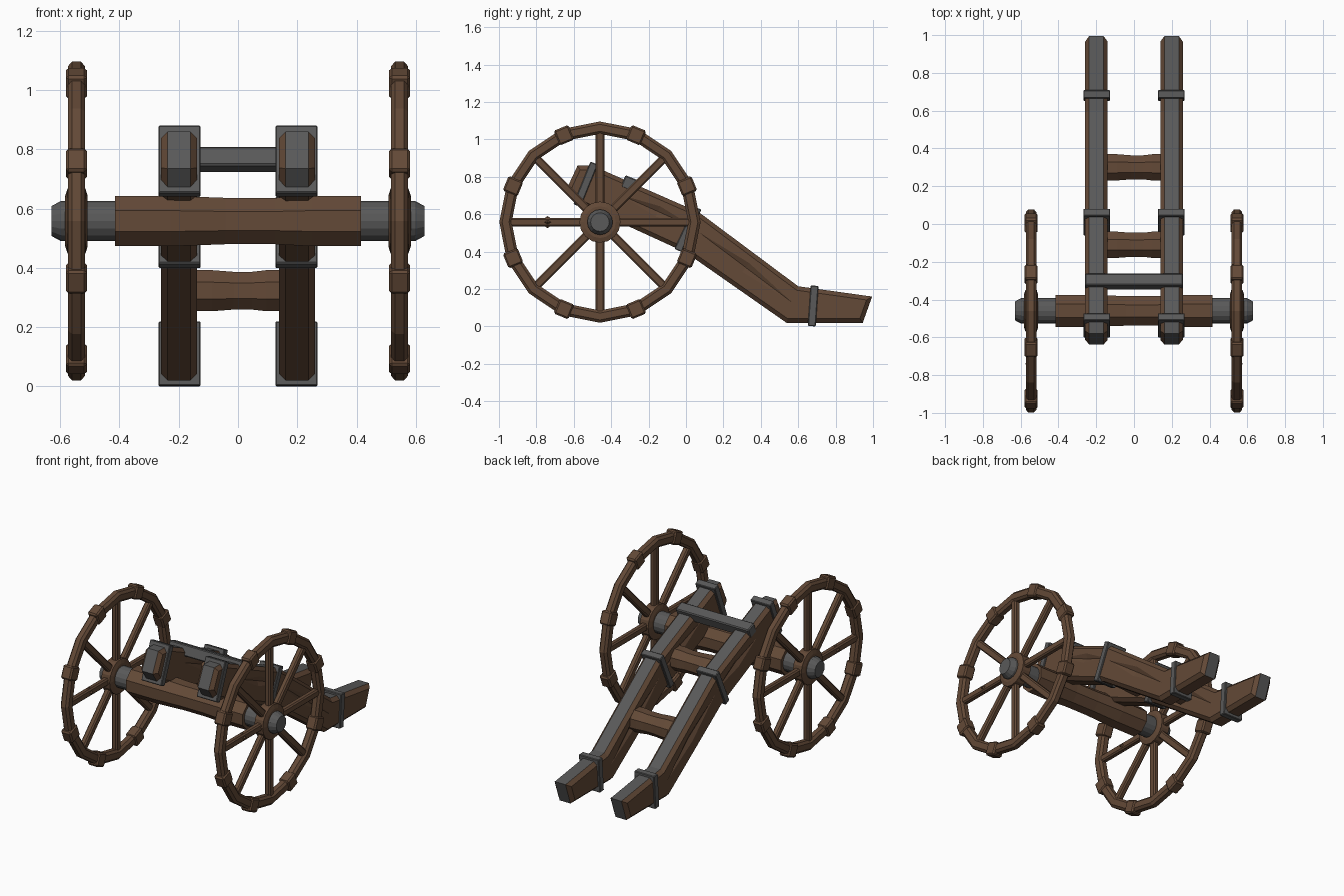
import bpy, bmesh
from math import radians, pi, cos, sin
from mathutils import Matrix, Vector

cube = bpy.data.objects.get("Cube")
if cube:
    bpy.data.objects.remove(cube, do_unlink=True)


def material(name, rgb):
    m = bpy.data.materials.new(name)
    m.use_nodes = True
    m.diffuse_color = (*rgb, 1)
    m.node_tree.nodes["Principled BSDF"].inputs["Base Color"].default_value = (*rgb, 1)
    return m


WOOD = material("brown wood", (0.125, 0.067, 0.038))
IRON = material("grey iron", (0.1, 0.1, 0.1))


def finish(name, bm, *mats):
    bmesh.ops.recalc_face_normals(bm, faces=bm.faces)
    mesh = bpy.data.meshes.new(name)
    bm.to_mesh(mesh)
    bm.free()
    for m in mats:
        mesh.materials.append(m)
    ob = bpy.data.objects.new(name, mesh)
    bpy.context.collection.objects.link(ob)
    return ob


def add_box(bm, size, matrix, bevel=0.0):
    part = bmesh.new()
    bmesh.ops.create_cube(part, size=1, matrix=Matrix.Diagonal((*size, 1)))
    if bevel:
        bmesh.ops.bevel(part, geom=part.edges[:], offset=bevel, segments=1, affect='EDGES')
    part.transform(matrix)
    temp = bpy.data.meshes.new("temp")
    part.to_mesh(temp)
    part.free()
    bm.from_mesh(temp)
    bpy.data.meshes.remove(temp)


def box(name, loc, size, mat, tilt=0, bevel=0.0):
    bm = bmesh.new()
    add_box(bm, size, Matrix.Translation(loc) @ Matrix.Rotation(radians(tilt), 4, 'X'), bevel)
    return finish(name, bm, mat)


def lathe_x(bm, stations, sides, centre, closed=False):
    """Rings of (x, radius) around an x axis, capped or joined into a ring."""
    turn = pi / sides if sides == 8 else 0
    rings = [[bm.verts.new(Vector(centre) + Vector((x, r * cos(a), r * sin(a))))
              for a in (turn + 2 * pi * i / sides for i in range(sides))]
             for x, r in stations]
    pairs = list(zip(rings, rings[1:]))
    if closed:
        pairs.append((rings[-1], rings[0]))
    else:
        bm.faces.new(rings[0])
        bm.faces.new(rings[-1])
    for a, b in pairs:
        for i in range(sides):
            j = (i + 1) % sides
            bm.faces.new((a[i], a[j], b[j], b[i]))


def beam(name, half, radius, y, z):
    # Octagonal timber, slightly worn in the middle
    bm = bmesh.new()
    waist = radius * 0.92
    lathe_x(bm, [(-half, radius), (-half * 0.55, radius), (-half * 0.1, waist),
                 (half * 0.3, waist), (half * 0.6, radius), (half, radius)], 8, (0, y, z))
    return finish(name, bm, WOOD)


AXLE_Y, AXLE_Z = -0.46, 0.558

# Axle timber, iron shaft and crosspieces
beam("axle_beam", 0.415, 0.092, AXLE_Y, AXLE_Z)
bm = bmesh.new()
lathe_x(bm, [(-0.63, 0.05), (-0.597, 0.068), (0.597, 0.068), (0.63, 0.05)],
        16, (0, AXLE_Y, AXLE_Z))
finish("axle_shaft", bm, IRON)
beam("front_crosspiece", 0.16, 0.075, -0.11, 0.56)
beam("rear_crosspiece", 0.16, 0.075, 0.30, 0.323)
box("iron_crossbar", (0, -0.305, 0.765), (0.52, 0.068, 0.068), IRON, -22, 0.006)

# Outline of a carriage rail, seen from the side
RAIL = [(-0.58, 0.86), (-0.5, 0.86), (0.07, 0.61), (0.6, 0.215), (0.995, 0.16),
        (0.945, 0.02), (0.537, 0.02), (0.0, 0.395), (-0.59, 0.665), (-0.638, 0.735)]


def rail(name, x):
    bm = bmesh.new()
    rims = [[bm.verts.new((x + s * 0.06, y, z)) for y, z in RAIL] for s in (-1, 1)]
    sides = [bm.faces.new(r) for r in rims]
    n = len(RAIL)
    for i in range(n):
        j = (i + 1) % n
        bm.faces.new((rims[0][i], rims[0][j], rims[1][j], rims[1][i]))
    bmesh.ops.recalc_face_normals(bm, faces=bm.faces)
    edges = [e for f in sides for e in f.edges]
    bmesh.ops.bevel(bm, geom=edges, offset=0.022, segments=1, affect='EDGES')
    bm.normal_update()
    # Iron straps on the upper faces and both ends, wood elsewhere
    for f in bm.faces:
        y = f.calc_center_median().y
        if abs(f.normal.x) < 0.1 and (f.normal.z > 0.2 or abs(y) > 0.6 and abs(f.normal.y) > 0.5):
            f.material_index = 1
    ob = finish(name, bm, WOOD, IRON)

    # Carved grooves along both flanks
    cut = bmesh.new()
    for s in (-1, 1):
        for y, z, length, tilt in ((-0.15, 0.615, 0.22, -24), (0.32, 0.315, 0.31, -37)):
            place = (Matrix.Translation((x + s * 0.06, y, z))
                     @ Matrix.Rotation(radians(tilt), 4, 'X')
                     @ Matrix.Diagonal((0.016, length, 0.03, 1)))
            bmesh.ops.create_uvsphere(cut, u_segments=4, v_segments=2, radius=1, matrix=place)
    cutter = finish("groove_cutter", cut, WOOD)
    cutter.hide_render = True
    mod = ob.modifiers.new("grooves", 'BOOLEAN')
    mod.operation = 'DIFFERENCE'
    mod.solver = 'EXACT'
    mod.object = cutter
    bpy.context.view_layer.objects.active = ob
    bpy.ops.object.modifier_apply(modifier=mod.name)
    bpy.data.objects.remove(cutter, do_unlink=True)


def wheel(name, x):
    centre = Vector((x, AXLE_Y, AXLE_Z))
    # Rim with chamfered corners
    bm = bmesh.new()
    lathe_x(bm, [(-0.028, 0.486), (-0.028, 0.523), (-0.015, 0.538), (0.015, 0.538),
                 (0.028, 0.523), (0.028, 0.486), (0.015, 0.472), (-0.015, 0.472)],
            16, centre, closed=True)
    finish(name + "_rim", bm, WOOD)
    # Hub
    bm = bmesh.new()
    lathe_x(bm, [(-0.038, 0.085), (-0.03, 0.11), (0.03, 0.11), (0.038, 0.085)], 16, centre)
    finish(name + "_hub", bm, WOOD)
    # Spokes, and blocks over the rim joints between them
    spokes, blocks = bmesh.new(), bmesh.new()
    for i in range(8):
        place = Matrix.Translation(centre) @ Matrix.Rotation(i * pi / 4, 4, 'X')
        add_box(spokes, (0.038, 0.046, 0.4), place @ Matrix.Translation((0, 0, 0.285)), 0.008)
        place = place @ Matrix.Rotation(pi / 8, 4, 'X')
        add_box(blocks, (0.07, 0.085, 0.085), place @ Matrix.Translation((0, 0, 0.503)), 0.009)
    # Knot on the forward spoke
    knot = Matrix.Translation(centre + Vector((0, -0.28, 0))) @ Matrix.Diagonal((0.03, 0.05, 0.032, 1))
    bmesh.ops.create_uvsphere(spokes, u_segments=4, v_segments=2, radius=1, matrix=knot)
    finish(name + "_spokes", spokes, WOOD)
    finish(name + "_joint_blocks", blocks, WOOD)


for side, s in (("left", 1), ("right", -1)):
    wheel(side + "_wheel", s * 0.545)
    rail(side + "_rail", s * 0.199)
    # Iron bands wrapped around the rail
    for part, y, z, height, tilt in (("front", -0.537, 0.76, 0.245, -22),
                                     ("middle", 0.01, 0.52, 0.25, -25),
                                     ("rear", 0.68, 0.11, 0.217, -4)):
        box(f"{side}_{part}_band", (s * 0.197, y, z), (0.142, 0.042, height), IRON, tilt, 0.004)
